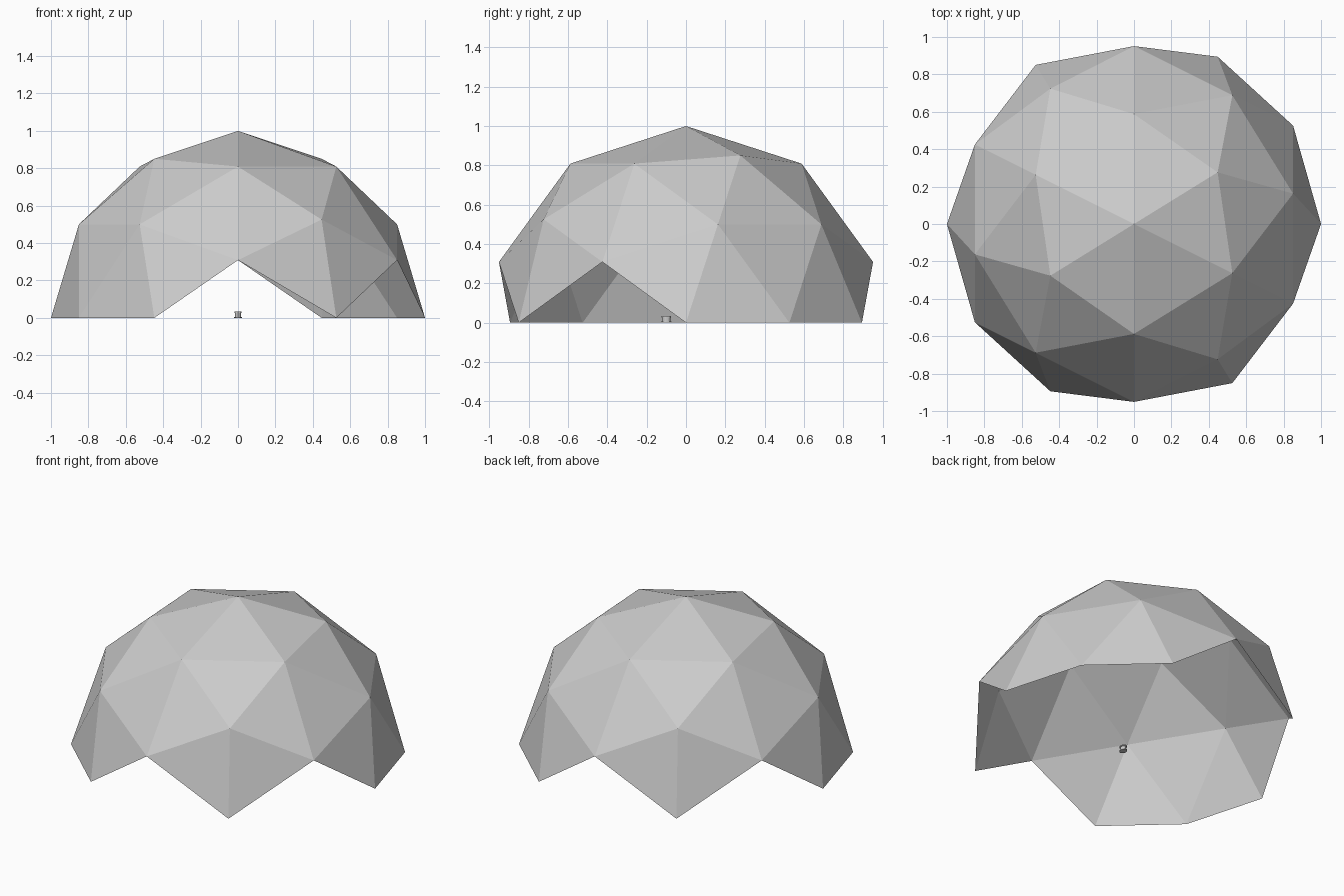
import bpy
import bmesh
import math
from mathutils import Matrix

cube = bpy.data.objects.get("Cube")
if cube:
    bpy.data.objects.remove(cube, do_unlink=True)


def make_material(name, rgb):
    mat = bpy.data.materials.new(name)
    mat.use_nodes = True
    colour = (*rgb, 1.0)
    mat.diffuse_color = colour
    mat.node_tree.nodes["Principled BSDF"].inputs["Base Color"].default_value = colour
    return mat


grey = make_material("light grey", (0.6, 0.6, 0.6))

# Geodesic shell: a once-subdivided icosahedron
bpy.ops.mesh.primitive_ico_sphere_add(subdivisions=2, radius=1)
dome = bpy.context.object
dome.name = "dome_shell"
dome.data.materials.append(grey)

bm = bmesh.new()
bm.from_mesh(dome.data)
bm.verts.ensure_lookup_table()

# Stand the sphere with the middle of one icosahedron edge at the top
top = next(v for v in bm.verts if len(v.link_edges) == 6)
corner = next(e.other_vert(top) for e in top.link_edges
              if len(e.other_vert(top).link_edges) == 5)
up = top.co.normalized()
along = (corner.co - up * corner.co.dot(up)).normalized()
upright = Matrix((along, up.cross(along), up)).to_4x4()
turn = Matrix.Rotation(math.atan(1 / 1.618034), 4, "Z")
bmesh.ops.transform(bm, matrix=turn @ upright, verts=bm.verts)

# Keep the panels above the ground, leaving four pointed openings
low = [v for v in bm.verts if v.co.z < -0.01]
bmesh.ops.delete(bm, geom=low, context="VERTS")
for f in bm.faces:
    f.smooth = False
bm.to_mesh(dome.data)
bm.free()


# Tiny stand on the floor inside: base, drum and lid
def disc(name, radius, bottom, height):
    bpy.ops.mesh.primitive_cylinder_add(
        vertices=12, radius=radius, depth=height,
        location=(0, -0.1, bottom + height / 2))
    part = bpy.context.object
    part.name = name
    part.scale = (0.8, 1, 1)
    part.data.materials.append(grey)


disc("stand_base", 0.027, 0, 0.006)
disc("stand_drum", 0.02, 0.006, 0.02)
disc("stand_lid", 0.025, 0.026, 0.007)
